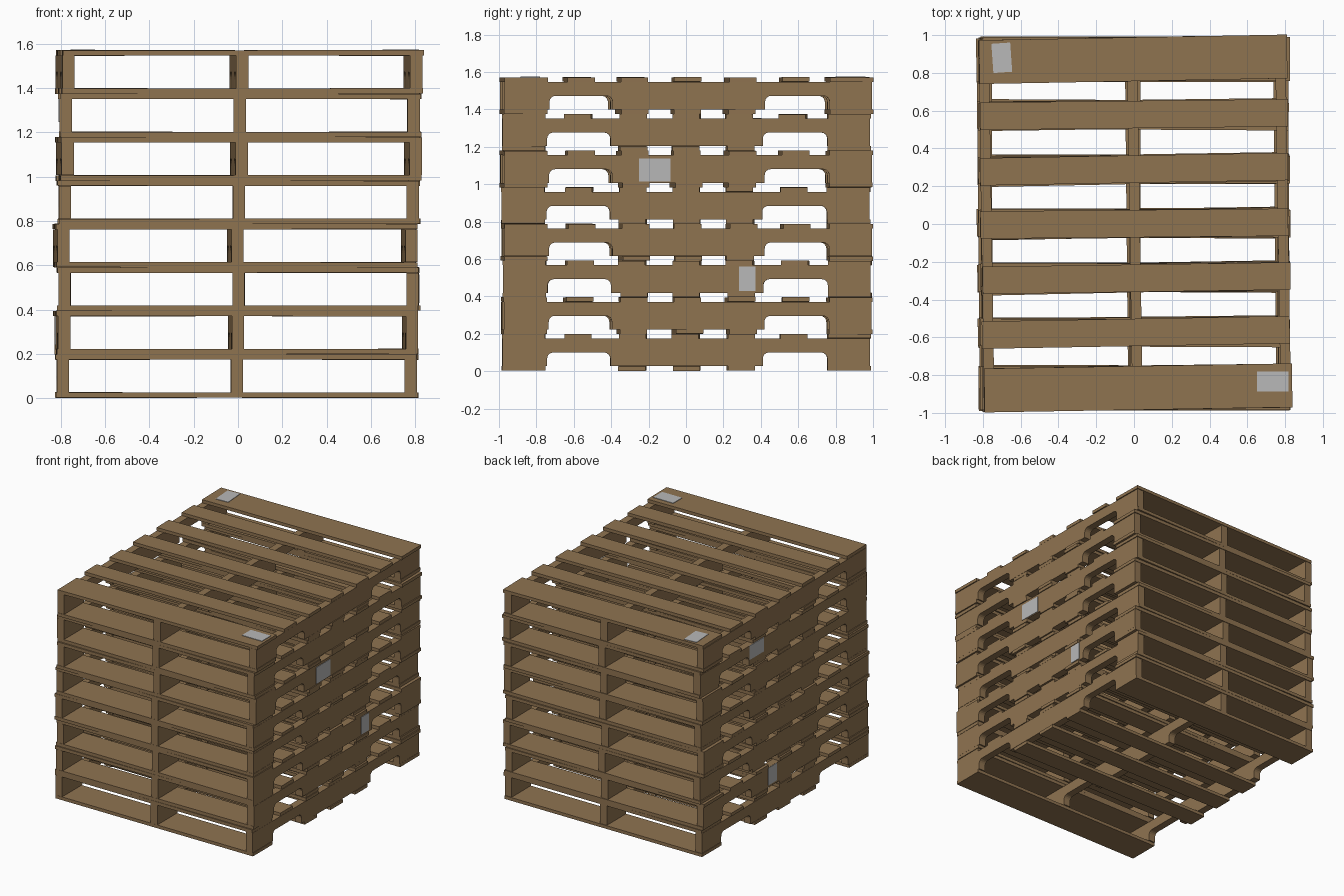
import bpy, bmesh, math, random
from mathutils import Matrix

if "Cube" in bpy.data.objects:
    bpy.data.objects.remove(bpy.data.objects["Cube"])

random.seed(4)
LEVELS, PITCH = 8, 0.196
BOARD_T = 0.024            # deck board thickness
STR_W, STR_X = 0.055, 0.785  # stringer width and spacing
BOARD_L = 1.63
BASE_Z = 0.003


def material(name, rgb):
    m = bpy.data.materials.new(name)
    m.diffuse_color = (*rgb, 1)
    m.use_nodes = True
    m.node_tree.nodes["Principled BSDF"].inputs["Base Color"].default_value = m.diffuse_color
    return m


wood = material("brown_wood", (0.275, 0.172, 0.081))
paper = material("grey_label", (0.48, 0.48, 0.48))


def finish(bm, name, mat):
    bmesh.ops.recalc_face_normals(bm, faces=bm.faces)
    me = bpy.data.meshes.new(name)
    bm.to_mesh(me)
    bm.free()
    me.materials.append(mat)
    return me


def box_mesh(name, size, mat):
    bm = bmesh.new()
    bmesh.ops.create_cube(bm, size=1, matrix=Matrix.Diagonal((*size, 1)))
    return finish(bm, name, mat)


def stringer_mesh():
    """Side profile (y, z) with two round-cornered fork notches, extruded in x."""
    z0, z1, notch, r = BOARD_T, PITCH - BOARD_T, 0.097, 0.032
    pts = [(-0.983, z0)]
    for a, b in ((-0.743, -0.405), (0.41, 0.755)):
        pts.append((a, z0))
        for cy, start in ((a + r, 180), (b - r, 90)):
            for i in range(5):
                t = math.radians(start - 22.5 * i)
                pts.append((cy + r * math.cos(t), notch - r + r * math.sin(t)))
        pts.append((b, z0))
    pts += [(0.983, z0), (0.983, z1), (-0.983, z1)]
    bm = bmesh.new()
    face = bm.faces.new([bm.verts.new((-STR_W / 2, y, z)) for y, z in pts])
    ext = bmesh.ops.extrude_face_region(bm, geom=[face])
    moved = [v for v in ext["geom"] if isinstance(v, bmesh.types.BMVert)]
    bmesh.ops.translate(bm, verts=moved, vec=(STR_W, 0, 0))
    return finish(bm, "stringer", wood)


def place(name, mesh, matrix):
    ob = bpy.data.objects.new(name, mesh)
    bpy.context.collection.objects.link(ob)
    ob.matrix_world = matrix
    return ob


def rot(deg, axis):
    return Matrix.Rotation(math.radians(deg), 4, axis)


stringer = stringer_mesh()
wide = box_mesh("wide_board", (BOARD_L, 0.232, BOARD_T), wood)
narrow = box_mesh("narrow_board", (BOARD_L, 0.145, BOARD_T), wood)

# Deck layout: y centres of boards
TOP = (-0.868, -0.572, -0.286, 0.003, 0.288, 0.578, 0.872)
BOTTOM = (-0.868, -0.286, 0.003, 0.288, 0.872)

# Slightly uneven stacking: (x shift, y shift, turn in degrees)
STACK = ((-0.006, 0.0, 0.05), (-0.008, 0.002, 0.5), (0.003, 0.004, -0.05),
         (-0.012, 0.003, 0.55), (0.003, -0.003, 0.05), (0.004, 0.0, 0.75),
         (0.007, 0.0, 0.05), (0.004, 0.0, 0.9))
frames = []
for k, (dx, dy, turn) in enumerate(STACK):
    frame = Matrix.Translation((dx, dy, BASE_Z + k * PITCH)) @ rot(turn, 'Z')
    frames.append(frame)
    # Three stringers
    for side, x in (("left", -STR_X), ("middle", 0), ("right", STR_X)):
        place(f"pallet_{k + 1}_{side}_stringer", stringer,
              frame @ Matrix.Translation((x, 0, 0)))
    # Top and bottom deck boards, nailed on a little crooked
    for deck, ys, z in (("top", TOP, PITCH - BOARD_T / 2),
                        ("bottom", BOTTOM, BOARD_T / 2)):
        for i, y in enumerate(ys):
            end = abs(y) > 0.8
            m = (frame
                 @ Matrix.Translation((random.uniform(-.006, .006),
                                       y + (0 if end else random.uniform(-.006, .006)), z))
                 @ rot(random.uniform(-.15, .15) if end else random.uniform(-.4, .4), 'Z')
                 @ rot(random.uniform(-.1, .1), 'Y'))
            place(f"pallet_{k + 1}_{deck}_board_{i + 1}", wide if end else narrow, m)

# Side labels: (pallet index, side, y, world z, width, height)
face_x = STR_X + STR_W / 2 + 0.001
for n, (k, s, y, z, w, h) in enumerate(((5, 1, -0.178, 1.075, 0.17, 0.122),
                                        (2, 1, 0.325, 0.495, 0.088, 0.13),
                                        (6, -1, 0.32, 1.30, 0.17, 0.105),
                                        (1, -1, 0.16, 0.305, 0.1, 0.13))):
    local = Matrix.Translation((s * face_x, y, z - BASE_Z - k * PITCH))
    place(f"side_label_{n + 1}", box_mesh("side_label", (0.005, w, h), paper),
          frames[k] @ local)

# Top labels on the two end boards
for n, (x, y, w, h, turn) in enumerate(((-0.70, 0.88, 0.1, 0.155, 4),
                                        (0.735, -0.833, 0.165, 0.105, 0))):
    m = Matrix.Translation((x, y, BASE_Z + LEVELS * PITCH + 0.001)) @ rot(turn, 'Z')
    place(f"top_label_{n + 1}", box_mesh("top_label", (w, h, 0.006), paper), m)
